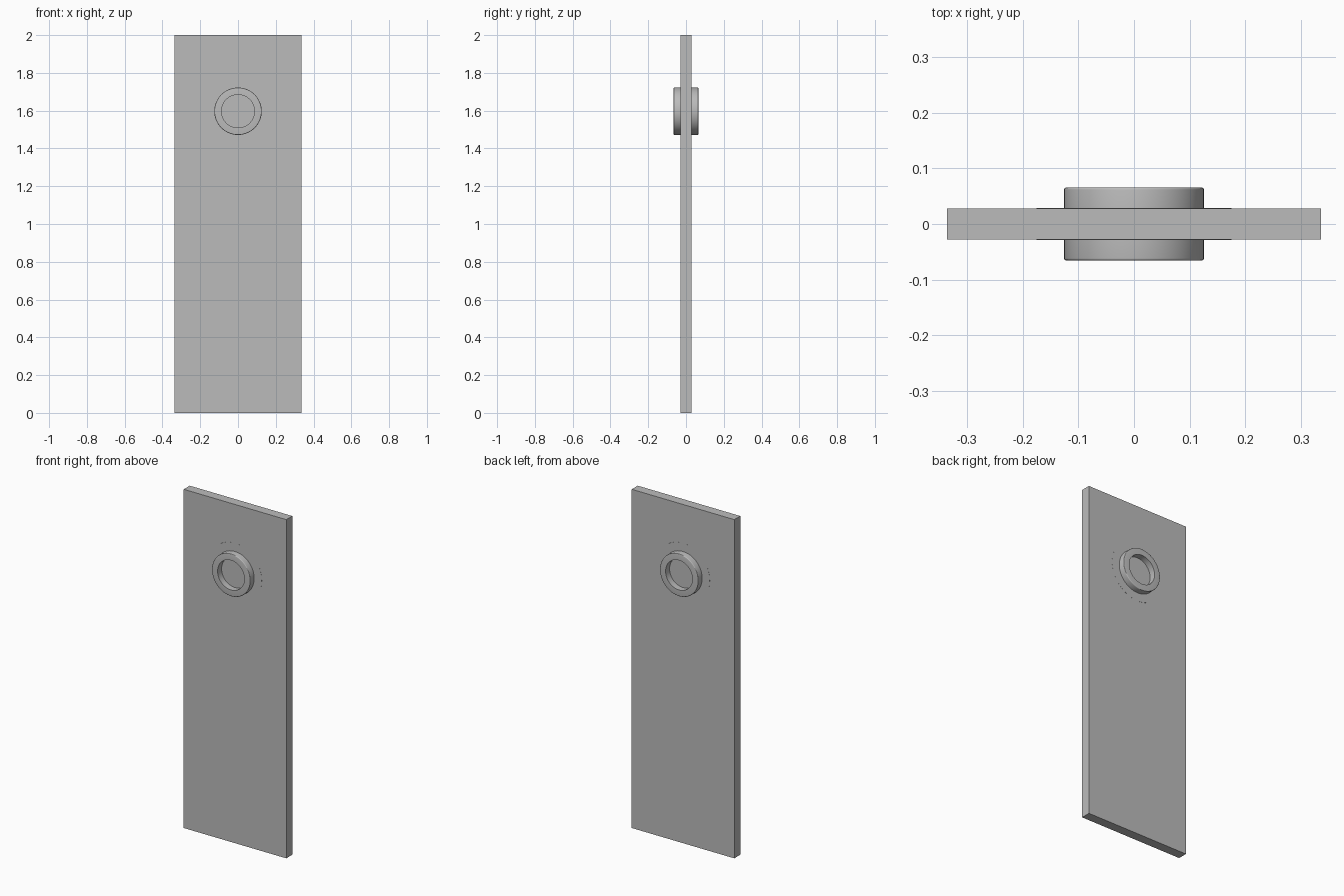
import bpy
import bmesh
from math import cos, sin, tau, radians

cube = bpy.data.objects.get("Cube")
if cube:
    bpy.data.objects.remove(cube, do_unlink=True)

grey = bpy.data.materials.new("plain grey")
grey.use_nodes = True
colour = (0.5, 0.5, 0.5, 1)
grey.diffuse_color = colour
grey.node_tree.nodes["Principled BSDF"].inputs["Base Color"].default_value = colour

HALF = 0.028       # half the slab thickness
CENTRE_Z = 1.597   # height of the porthole


def add_object(name, bm):
    mesh = bpy.data.meshes.new(name)
    bmesh.ops.recalc_face_normals(bm, faces=bm.faces)
    bm.to_mesh(mesh)
    bm.free()
    mesh.materials.append(grey)
    obj = bpy.data.objects.new(name, mesh)
    bpy.context.collection.objects.link(obj)
    return obj


def lathe(name, profile, closed, steps=64):
    """Spin (radius, depth) points around the porthole axis, along y."""
    bm = bmesh.new()
    rings = [[bm.verts.new((r * cos(tau * i / steps), y, CENTRE_Z + r * sin(tau * i / steps)))
              for i in range(steps)] for r, y in profile]
    pairs = list(zip(rings, rings[1:]))
    if closed:
        pairs.append((rings[-1], rings[0]))
    else:
        bm.faces.new(rings[0])
        bm.faces.new(rings[-1])
    for a, b in pairs:
        for i in range(steps):
            j = (i + 1) % steps
            bm.faces.new((a[i], a[j], b[j], b[i]))
    obj = add_object(name, bm)
    bpy.ops.object.select_all(action="DESELECT")
    obj.select_set(True)
    bpy.context.view_layer.objects.active = obj
    bpy.ops.object.shade_smooth_by_angle(angle=radians(35))
    return obj


# Door slab
bm = bmesh.new()
bmesh.ops.create_cube(bm, size=1)
for v in bm.verts:
    v.co = (v.co.x * 0.67, v.co.y * 2 * HALF, v.co.z * 2 + 1)
add_object("door_slab", bm)

# Nearly flush disc behind the rims
plate = HALF + 0.0004
lathe("porthole_plate", [(0.175, -plate), (0.175, plate)], closed=False)

# Raised rim on each face, with rounded outer and inner lips
OUTER, INNER, TOP, LIP = 0.1255, 0.0875, 0.0655, 0.004
arc = [(sin(tau * k / 16), cos(tau * k / 16)) for k in range(5)]
for name, side in (("front_rim", -1), ("back_rim", 1)):
    profile = [(INNER, HALF - 0.01), (INNER, TOP)]
    profile += [(OUTER - LIP + LIP * s, TOP - LIP + LIP * c) for s, c in arc]
    profile.append((OUTER, HALF - 0.01))
    lathe(name, [(r, side * y) for r, y in profile], closed=True)
